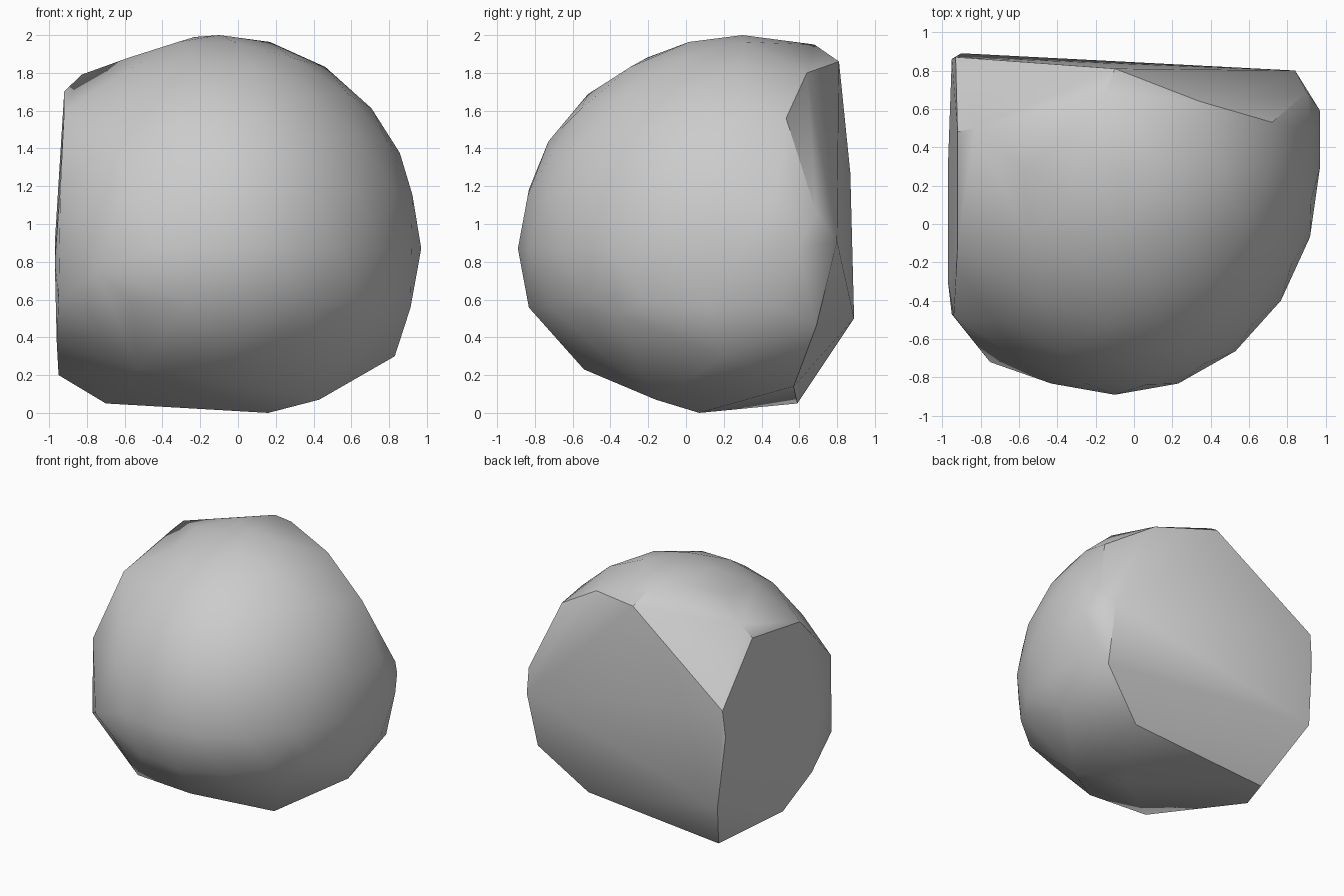
import bpy
import bmesh
import math
from mathutils import Vector

default_cube = bpy.data.objects.get("Cube")
if default_cube:
    bpy.data.objects.remove(default_cube, do_unlink=True)

# Corners of the chipped sides, grouped by where they sit on the boulder
CHIPPED_CORNERS = {
    "back_side": [(-.9, .89, .5), (-.95, .86, 1.06), (-.93, .87, 1.27),
                  (-.1, .81, 1.86), (.84, .8, .91), (.82, .69, .46)],
    "upper_back": [(.34, .64, 1.8), (.72, .53, 1.56), (-.15, .68, 1.95),
                   (.97, .59, .87), (.9, .69, 1.06), (-.23, .35, 1.99)],
    "underside": [(-.7, .59, .05), (.46, .57, .14), (.16, .07, 0),
                  (.43, -.16, .07), (.83, .2, .3)],
    "lower_front": [(.72, -.37, .52), (-.04, -.54, .23), (-.53, -.5, .23),
                    (-.3, -.73, .47), (-.75, -.72, .75)],
    "flat_side": [(-.95, -.47, .6), (-.95, .14, .2), (-.96, -.21, .38),
                  (-.97, -.3, .8), (-.97, .3, .9), (-.94, -.48, 1.2),
                  (-.92, -.12, 1.6), (-.92, .48, 1.7), (-.83, .5, 1.79)],
}


def make_material(name, colour):
    """Create one plain matte colour."""
    material = bpy.data.materials.new(name)
    material.use_nodes = True
    material.diffuse_color = colour
    shader = next(node for node in material.node_tree.nodes
                  if node.type == "BSDF_PRINCIPLED")
    shader.inputs["Base Color"].default_value = colour
    shader.inputs["Roughness"].default_value = 0.9
    return material


def in_rounded_zone(point):
    """True where the boulder keeps its worn, rounded surface."""
    return point.x > -.85 and point.y < .5 and point.z > .5


def build_boulder():
    bm = bmesh.new()

    # Rounded body: a stretched ball, kept only on the front and top
    bmesh.ops.create_icosphere(bm, subdivisions=3, radius=1)
    centre = Vector((-.1, .3, .87))
    stretch = Vector((1.07, 1.19, 1.13))
    for vert in bm.verts:
        vert.co = centre + vert.co * stretch
    worn_away = [vert for vert in bm.verts if not in_rounded_zone(vert.co)]
    bmesh.ops.delete(bm, geom=worn_away, context="VERTS")
    bmesh.ops.delete(bm, geom=bm.edges[:], context="EDGES_FACES")

    # Chipped sides: wrap the rounded body and the corners in one skin
    for corners in CHIPPED_CORNERS.values():
        for corner in corners:
            bm.verts.new(corner)
    hull = bmesh.ops.convex_hull(bm, input=bm.verts[:])
    leftovers = {item for key in ("geom_interior", "geom_unused")
                 for item in hull[key]
                 if isinstance(item, bmesh.types.BMVert)}
    bmesh.ops.delete(bm, geom=list(leftovers), context="VERTS")
    loose = [vert for vert in bm.verts if not vert.link_faces]
    bmesh.ops.delete(bm, geom=loose, context="VERTS")
    bmesh.ops.recalc_face_normals(bm, faces=bm.faces[:])

    mesh = bpy.data.meshes.new("boulder")
    bm.to_mesh(mesh)
    bm.free()
    boulder = bpy.data.objects.new("boulder", mesh)
    bpy.context.collection.objects.link(boulder)
    return boulder


boulder = build_boulder()
boulder.data.materials.append(make_material("stone_grey", (.6, .6, .6, 1)))

# Soft shading on the worn surface, crisp edges on the chips
bpy.ops.object.select_all(action="DESELECT")
boulder.select_set(True)
bpy.context.view_layer.objects.active = boulder
bpy.ops.object.shade_smooth_by_angle(angle=math.radians(35))
